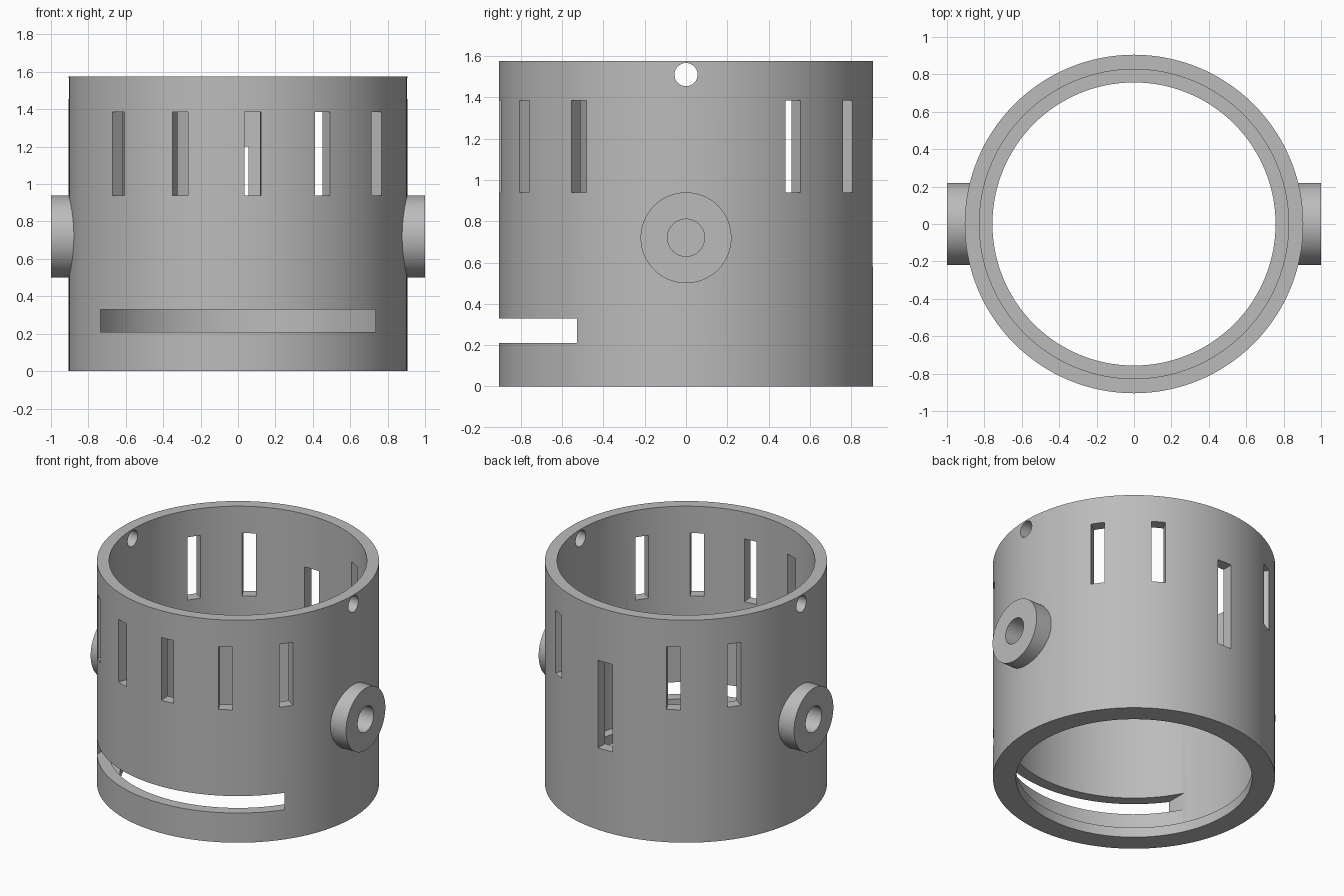
import bpy
from math import radians, sin, cos, pi

if "Cube" in bpy.data.objects:
    bpy.data.objects.remove(bpy.data.objects["Cube"], do_unlink=True)

RADIUS, HEIGHT = 0.905, 1.575
BOSS_Z = 0.72


def cylinder(name, radius, z0, z1, sides=128):
    """Upright cylinder between two heights."""
    bpy.ops.mesh.primitive_cylinder_add(vertices=sides, radius=radius, depth=z1 - z0,
                                        location=(0, 0, (z0 + z1) / 2))
    bpy.context.object.name = name
    return bpy.context.object


def rod(name, radius, x0, x1, z, sides=64):
    """Cylinder lying along x."""
    bpy.ops.mesh.primitive_cylinder_add(vertices=sides, radius=radius, depth=x1 - x0,
                                        location=((x0 + x1) / 2, 0, z),
                                        rotation=(0, pi / 2, 0))
    bpy.context.object.name = name
    return bpy.context.object


def box(name, size, location, turn=0.0):
    bpy.ops.mesh.primitive_cube_add(size=1, location=location, rotation=(0, 0, turn))
    bpy.context.object.name = name
    bpy.context.object.scale = size
    return bpy.context.object


def combine(target, tool, operation="DIFFERENCE"):
    """Apply a boolean and discard the tool object."""
    mod = target.modifiers.new("cut", "BOOLEAN")
    mod.object, mod.operation, mod.solver = tool, operation, "EXACT"
    bpy.context.view_layer.objects.active = target
    bpy.ops.object.modifier_apply(modifier=mod.name)
    bpy.data.objects.remove(tool, do_unlink=True)


def radial_slot(degrees, width, z0, z1):
    """Box cutter through the wall, angle measured from the front towards +x."""
    a = radians(degrees)
    return box("slot_cutter", (width, 0.5, z1 - z0),
               (0.86 * sin(a), -0.86 * cos(a), (z0 + z1) / 2), a)


# Sleeve with side bosses; the bore trims the boss rod inside
sleeve = cylinder("slotted_sleeve", RADIUS, 0, HEIGHT)
combine(sleeve, rod("boss_rod", 0.22, -1, 1, BOSS_Z), "UNION")

# Wide bore above a narrow lip at the base
combine(sleeve, cylinder("main_bore", 0.827, 0.07, 2))
combine(sleeve, cylinder("lip_bore", 0.757, -0.5, 0.5))

# Upper vent slots, then the lower and taller rear slot
for angle in (-45, -20, 5, 30, 55, 125, 150, 210, 235):
    combine(sleeve, radial_slot(angle, 0.09, 0.94, 1.385))
combine(sleeve, radial_slot(180, 0.112, 0.58, 1.2))

# Long horizontal slot across the front
combine(sleeve, box("front_slot", (1.47, 1.2, 0.12), (0, -0.6, 0.27)))

# Pin holes near the rim and blind holes in the bosses
combine(sleeve, rod("pin_hole", 0.056, -1.5, 1.5, 1.51))
for x0, x1 in ((0.85, 1.2), (-1.2, -0.85)):
    combine(sleeve, rod("boss_hole", 0.09, x0, x1, BOSS_Z))

# Single grey material
grey = bpy.data.materials.new("plain_grey")
grey.use_nodes = True
color = (0.5, 0.5, 0.5, 1)
grey.diffuse_color = color
grey.node_tree.nodes["Principled BSDF"].inputs["Base Color"].default_value = color
sleeve.data.materials.clear()
sleeve.data.materials.append(grey)

bpy.ops.object.select_all(action="DESELECT")
sleeve.select_set(True)
bpy.context.view_layer.objects.active = sleeve
bpy.ops.object.shade_smooth_by_angle(angle=radians(30))
